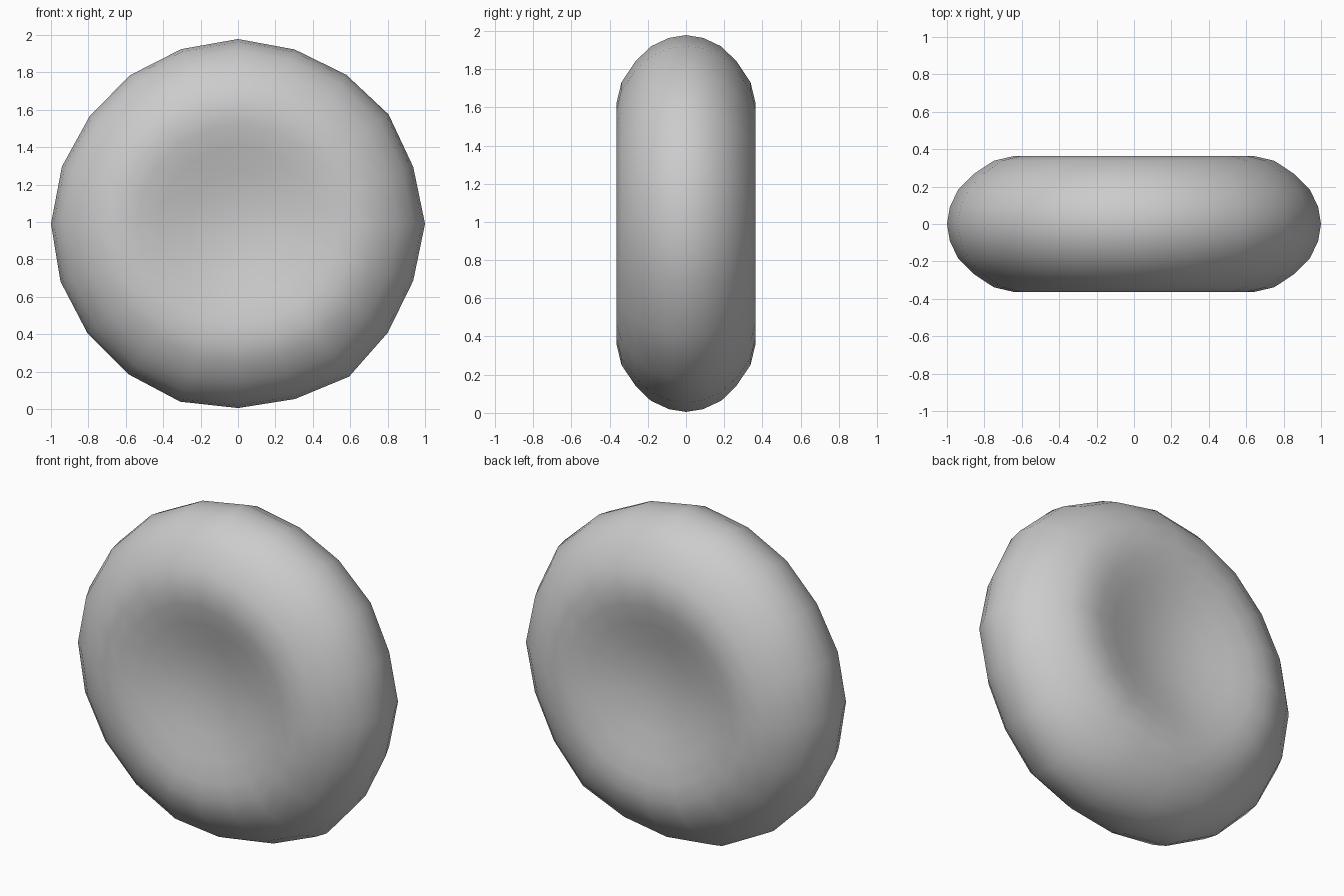
import bpy, bmesh, math

cube = bpy.data.objects.get("Cube")
if cube:
    bpy.data.objects.remove(cube, do_unlink=True)

# One plain grey for the whole body
grey = bpy.data.materials.new("soft_grey")
grey.use_nodes = True
colour = (0.6, 0.6, 0.6, 1)
grey.diffuse_color = colour
grey.node_tree.nodes["Principled BSDF"].inputs["Base Color"].default_value = colour

# Half profile: share of the outline radius, half thickness
half = [(0.14, 0.27), (0.28, 0.293), (0.42, 0.33), (0.54, 0.357), (0.64, 0.364),
        (0.75, 0.338), (0.86, 0.265), (0.94, 0.185), (0.985, 0.09)]
profile = half + [(1, 0)] + [(r, -y) for r, y in reversed(half)]
CENTRE_Z = 0.99

# Slightly uneven outline, counter-clockwise from +x
outline = [1.0, 0.985, 0.995, 0.985, 0.98, 0.988, 0.982, 0.982, 0.98, 0.99,
           1.0, 0.998, 0.995, 0.995, 1.0, 0.985, 0.985, 1.01, 0.99, 0.985]
SEGMENTS = len(outline)

# Sweep the dimpled profile around the y axis
bm = bmesh.new()
rings = []
for r, y in profile:
    ring = []
    for i, radius in enumerate(outline):
        a = math.tau * i / SEGMENTS
        ring.append(bm.verts.new((r * radius * math.cos(a), y,
                                  CENTRE_Z + r * radius * math.sin(a))))
    rings.append(ring)
for lower, upper in zip(rings, rings[1:]):
    for i in range(SEGMENTS):
        j = (i + 1) % SEGMENTS
        bm.faces.new((lower[i], lower[j], upper[j], upper[i]))

# Close the dimple on each side with a fan
for ring, y in ((rings[0], 0.262), (rings[-1], -0.262)):
    hub = bm.verts.new((0, y, CENTRE_Z))
    for i in range(SEGMENTS):
        bm.faces.new((hub, ring[i], ring[(i + 1) % SEGMENTS]))
bmesh.ops.recalc_face_normals(bm, faces=bm.faces)
for face in bm.faces:
    face.smooth = True

mesh = bpy.data.meshes.new("dimpled_disc")
bm.to_mesh(mesh)
bm.free()
mesh.materials.append(grey)
disc = bpy.data.objects.new("dimpled_disc", mesh)
bpy.context.collection.objects.link(disc)
